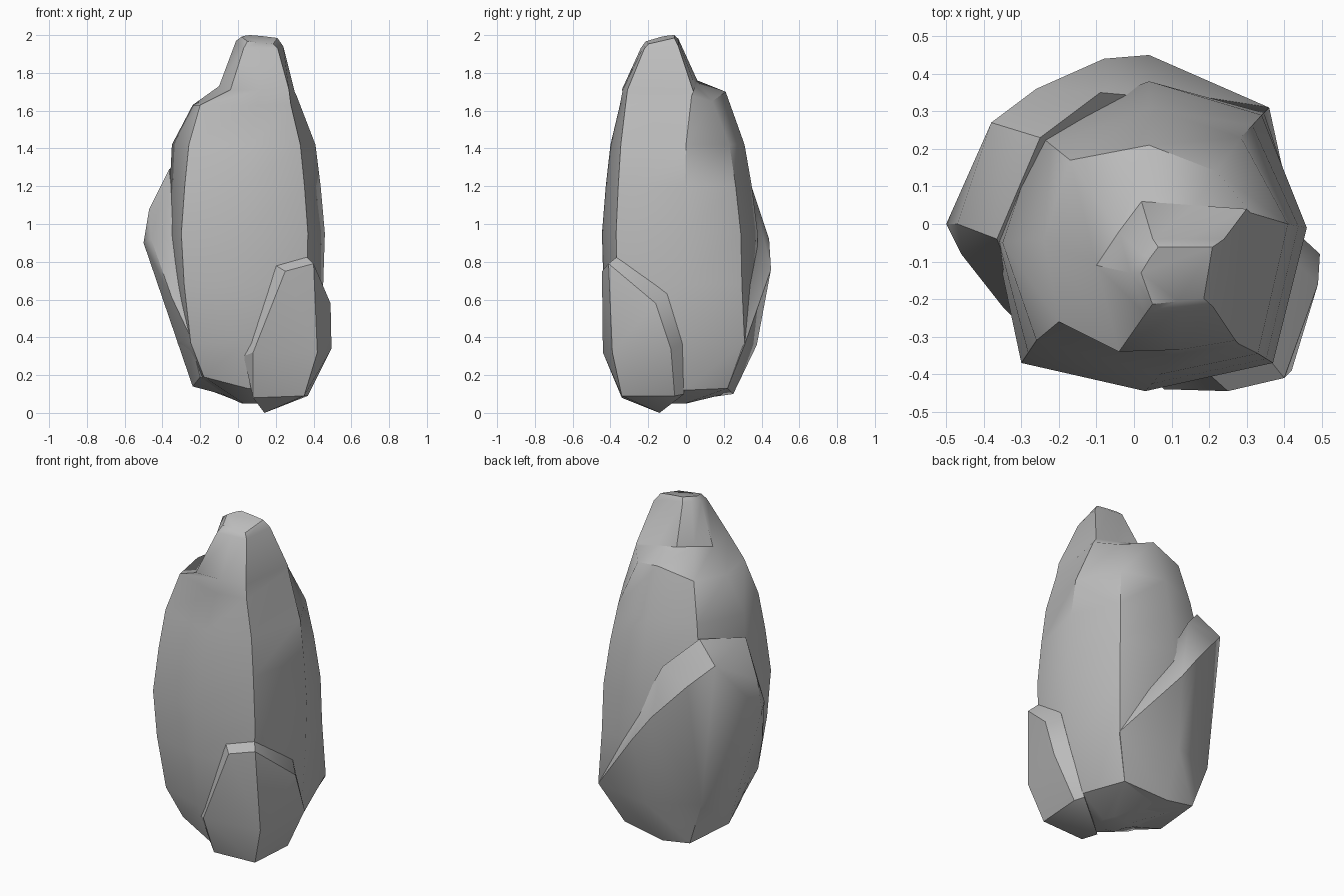
import bpy
import bmesh
from math import radians
from mathutils import Vector

default_cube = bpy.data.objects.get("Cube")
if default_cube:
    bpy.data.objects.remove(default_cube, do_unlink=True)

# Points are written in hundredths of a unit
UNIT = 0.01

# Single stone colour
stone = bpy.data.materials.new("stone_grey")
stone.use_nodes = True
stone_colour = (0.5, 0.5, 0.5, 1)
stone.diffuse_color = stone_colour
stone.node_tree.nodes["Principled BSDF"].inputs["Base Color"].default_value = stone_colour


def finish(name, bm, sharp_angle):
    """Turn a bmesh into a shaded stone object."""
    bmesh.ops.recalc_face_normals(bm, faces=bm.faces)
    mesh = bpy.data.meshes.new(name)
    bm.to_mesh(mesh)
    bm.free()
    mesh.materials.append(stone)
    obj = bpy.data.objects.new(name, mesh)
    bpy.context.collection.objects.link(obj)
    bpy.ops.object.select_all(action="DESELECT")
    obj.select_set(True)
    bpy.context.view_layer.objects.active = obj
    bpy.ops.object.shade_smooth_by_angle(angle=radians(sharp_angle))


def loft(name, rings):
    """Skin a stack of rings with equal point counts and cap both ends."""
    bm = bmesh.new()
    loops = [[bm.verts.new(Vector(p) * UNIT) for p in ring] for ring in rings]
    for lower, upper in zip(loops, loops[1:]):
        for i in range(len(lower)):
            j = (i + 1) % len(lower)
            bm.faces.new((lower[i], lower[j], upper[j], upper[i]))
    bm.faces.new(list(reversed(loops[0])))
    bm.faces.new(loops[-1])
    finish(name, bm, 39)


def boulder(name, points):
    """Wrap a convex faceted chunk around a few corner points."""
    bm = bmesh.new()
    for p in points:
        bm.verts.new(Vector(p) * UNIT)
    hull = bmesh.ops.convex_hull(bm, input=bm.verts)
    loose = set(hull["geom_interior"]) | set(hull["geom_unused"])
    loose = [v for v in loose if isinstance(v, bmesh.types.BMVert)]
    bmesh.ops.delete(bm, geom=loose, context="VERTS")
    bmesh.ops.dissolve_limit(bm, angle_limit=radians(4), verts=bm.verts, edges=bm.edges)
    finish(name, bm, 30)


def level(outline, height):
    """Lift a flat outline to a height."""
    return [(x, y, height) for x, y in outline]


def scaled(outline, centre, scale):
    """Shrink an outline towards a centre, dropping any heights."""
    cx, cy = centre
    return [(cx + (p[0] - cx) * scale, cy + (p[1] - cy) * scale) for p in outline]


def blend(first, second, amount):
    """Mix two outlines."""
    return [tuple(Vector(a).lerp(Vector(b), amount)) for a, b in zip(first, second)]


# Main column: four bulging sides, running round from the front left edge
foot = [(-18, -26, 19), (5, -33, 13), (30, -30, 11), (35, -1, 12),
        (25, 22, 13), (0, 25, 11), (-18, 20, 13), (-22, -4, 16)]
thigh = [(-25, -32), (3, -42), (35, -35), (43, -1),
         (36, 31), (4, 36), (-25, 23), (-32, -4)]
waist = [(-30, -37), (3, -44.5), (37, -37), (46, -1),
         (34, 29), (4, 38), (-28, 26), (-37, -4)]
chest = [(-26, -31), (7, -40), (33, -34.5), (41, 0),
         (28.5, 23), (4, 31), (-22, 21), (-35, -5)]

# Shoulder ledge and the spire rising from its front corner
shoulder = [(-20, -26, 163), (10, -35, 163), (28, -32, 163), (31, 3, 168),
            (22, 14, 165), (4, 21, 170), (-17, 17, 165), (-24, -4, 163)]
spire_base = [(-4, -34, 171), (12, -33.5, 171), (27, -31, 171), (30, 4, 170),
              (16, 5, 173), (2, 6, 176), (-4, -2, 175), (-10, -11, 173)]
spire_top = [(3, -24, 193), (12, -23, 193), (21, -22, 193), (24, -4, 194),
             (14, -4, 197), (5, -4, 198), (2, -8, 198), (-1, -13, 197)]

# Small tip facet sloping down to the front and the left
tip = [(x, y, min(200, 200 + (y + 8) / 4 - (x - 5) / 8))
       for x, y in scaled(spire_top, (11, -13), 0.76)]

loft("stone_column", [
    level(scaled(foot, (10, -8), 0.25), 5), foot, level(thigh, 37),
    level(blend(thigh, waist, 0.7), 68), level(waist, 95),
    level(blend(waist, chest, 0.45), 120), level(chest, 142),
    shoulder, spire_base, spire_top, tip,
])

# Large slab leaning on the rear side: rim, outer face, then underside
boulder("rear_slab", [
    (-36.5, -4, 129), (-25, 23, 135), (-9, 35, 119), (36, 31, 36), (-26, -31, 42),
    (-47, 0, 108), (-50, 0, 90), (-46, -8, 92), (-35, -22, 61), (-38, 27, 124),
    (-26, 36, 112), (-8, 44, 92), (4, 45, 76), (-29, 27, 39), (0, 37.5, 36),
    (25, 22, 13), (-2, 25, 10), (-20, 25, 13), (-24, -6, 14), (-20, -22, 19),
    (10, -10, 5),
])

# Small slab at the foot of the front corner
boulder("front_slab", [
    (8, -34, 8), (8, -44, 32), (25, -44.5, 75), (40, -41, 79), (42, -39, 32),
    (35, -34, 9), (49, -16, 58), (49.5, -8, 34), (37, -6, 9), (14, -14, 0),
    (3, -39, 30), (20, -40, 78), (36, -36, 83), (43, -10, 63), (43, -2, 37),
    (34, -1, 10),
])
